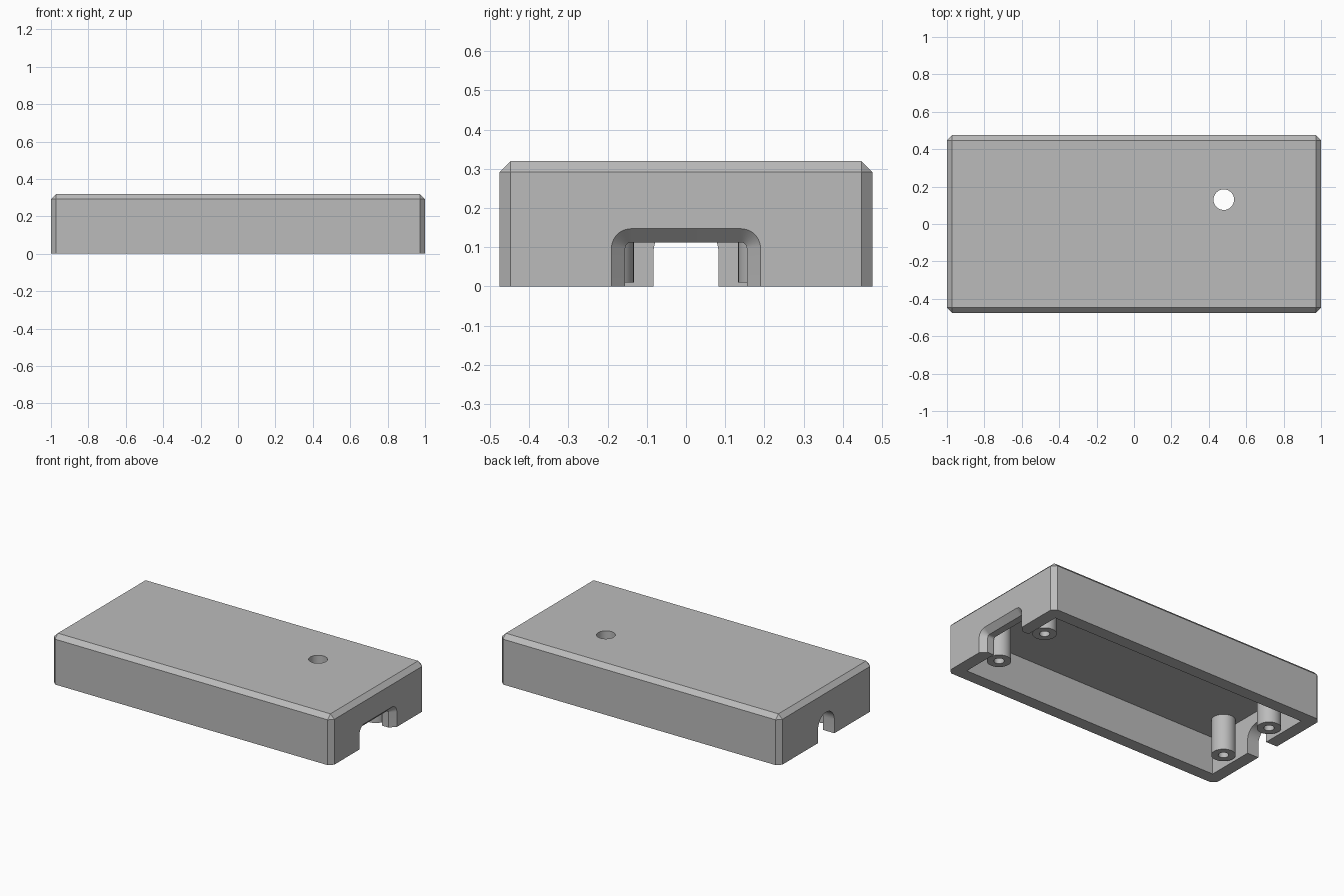
import bpy, bmesh, math
from mathutils import Vector

if "Cube" in bpy.data.objects:
    bpy.data.objects.remove(bpy.data.objects["Cube"], do_unlink=True)

LENGTH, WIDTH, HEIGHT = 2.0, 0.95, 0.32
WALL, CHAMFER = 0.08, 0.028

grey = bpy.data.materials.new("matte grey")
grey.use_nodes = True
color = (0.5, 0.5, 0.5, 1)
grey.diffuse_color = color
grey.node_tree.nodes["Principled BSDF"].inputs["Base Color"].default_value = color


def make(name, bm):
    bmesh.ops.recalc_face_normals(bm, faces=bm.faces)
    mesh = bpy.data.meshes.new(name)
    bm.to_mesh(mesh)
    bm.free()
    mesh.materials.append(grey)
    ob = bpy.data.objects.new(name, mesh)
    bpy.context.collection.objects.link(ob)
    return ob


def box(bm, lx, ly, z0, z1):
    verts = bmesh.ops.create_cube(bm, size=1)["verts"]
    for v in verts:
        v.co = Vector((v.co.x * lx, v.co.y * ly, z0 + (v.co.z + 0.5) * (z1 - z0)))


def arch(x, half, top, r, steps=10):
    """Doorway outline with rounded upper corners, open end below the floor."""
    pts = [Vector((x, half, -0.05))]
    for side, start in ((1, 0), (-1, math.pi / 2)):
        for i in range(steps + 1):
            a = start + math.pi / 2 * i / steps
            pts.append(Vector((x, side * (half - r) + r * math.cos(a),
                               top - r + r * math.sin(a))))
    return pts + [Vector((x, -half, -0.05))]


def loft(name, sections):
    bm = bmesh.new()
    rings = [[bm.verts.new(p) for p in s] for s in sections]
    n = len(rings[0])
    for a, b in zip(rings, rings[1:]):
        for i in range(n):
            j = (i + 1) % n
            bm.faces.new((a[i], a[j], b[j], b[i]))
    bm.faces.new(rings[0])
    bm.faces.new(rings[-1])
    return make(name, bm)


def smooth(ob):
    bpy.ops.object.select_all(action="DESELECT")
    ob.select_set(True)
    bpy.context.view_layer.objects.active = ob
    bpy.ops.object.shade_smooth_by_angle(angle=math.radians(30))


# Case body with chamfered upright and top edges
bm = bmesh.new()
box(bm, LENGTH, WIDTH, 0, HEIGHT)
edges = [e for e in bm.edges if max(v.co.z for v in e.verts) > 0.1]
bmesh.ops.bevel(bm, geom=edges, offset=CHAMFER, segments=1, affect="EDGES")
case = make("case_shell", bm)

# Hollow underside
bm = bmesh.new()
box(bm, LENGTH - 2 * WALL, WIDTH - 2 * WALL, -0.1, HEIGHT - WALL)
cutters = [make("cavity_cutter", bm)]

# Round hole through the lid
bm = bmesh.new()
bmesh.ops.create_cone(bm, cap_ends=True, segments=48, radius1=0.055, radius2=0.055, depth=0.4)
bmesh.ops.translate(bm, verts=bm.verts, vec=(0.48, 0.13, 0.35))
cutters.append(make("hole_cutter", bm))

# Wide flared port at one end, plain arched port at the other
cutters.append(loft("wide_port_cutter", [
    arch(x, 0.155 + o, 0.112 + o, 0.015 + o)
    for x, o in ((0.85, 0), (0.965, 0), (1.02, 0.055))]))
cutters.append(loft("arched_port_cutter", [
    arch(x, 0.083, 0.168, 0.082) for x in (-1.05, -0.85)]))

for c in cutters:
    c.hide_render = True
    mod = case.modifiers.new(c.name, "BOOLEAN")
    mod.operation, mod.solver, mod.object = "DIFFERENCE", "EXACT", c
bpy.context.view_layer.update()
result = case.evaluated_get(bpy.context.evaluated_depsgraph_get())
mesh = bpy.data.meshes.new_from_object(result)
case.modifiers.clear()
case.data = mesh
for c in cutters:
    bpy.data.objects.remove(c, do_unlink=True)
smooth(case)

# Four screw posts with blind holes, hanging from the lid
for sx, end in ((1, "left"), (-1, "right")):
    for sy, depth in ((1, "back"), (-1, "front")):
        bm = bmesh.new()
        profile = [(0, 0.2), (0.03, 0.2), (0.03, 0.01), (0.07, 0.01), (0.07, 0.245)]
        verts = [bm.verts.new((r, 0, z)) for r, z in profile]
        path = [bm.edges.new(p) for p in zip(verts, verts[1:])]
        bmesh.ops.spin(bm, geom=verts + path, cent=(0, 0, 0), axis=(0, 0, 1),
                       angle=math.tau, steps=40, use_duplicate=False)
        bmesh.ops.remove_doubles(bm, verts=bm.verts, dist=0.0005)
        bmesh.ops.holes_fill(bm, edges=bm.edges, sides=0)
        bmesh.ops.translate(bm, verts=bm.verts, vec=(sx * 0.84, sy * 0.203, 0))
        smooth(make(f"screw_post_{depth}_{end}", bm))
